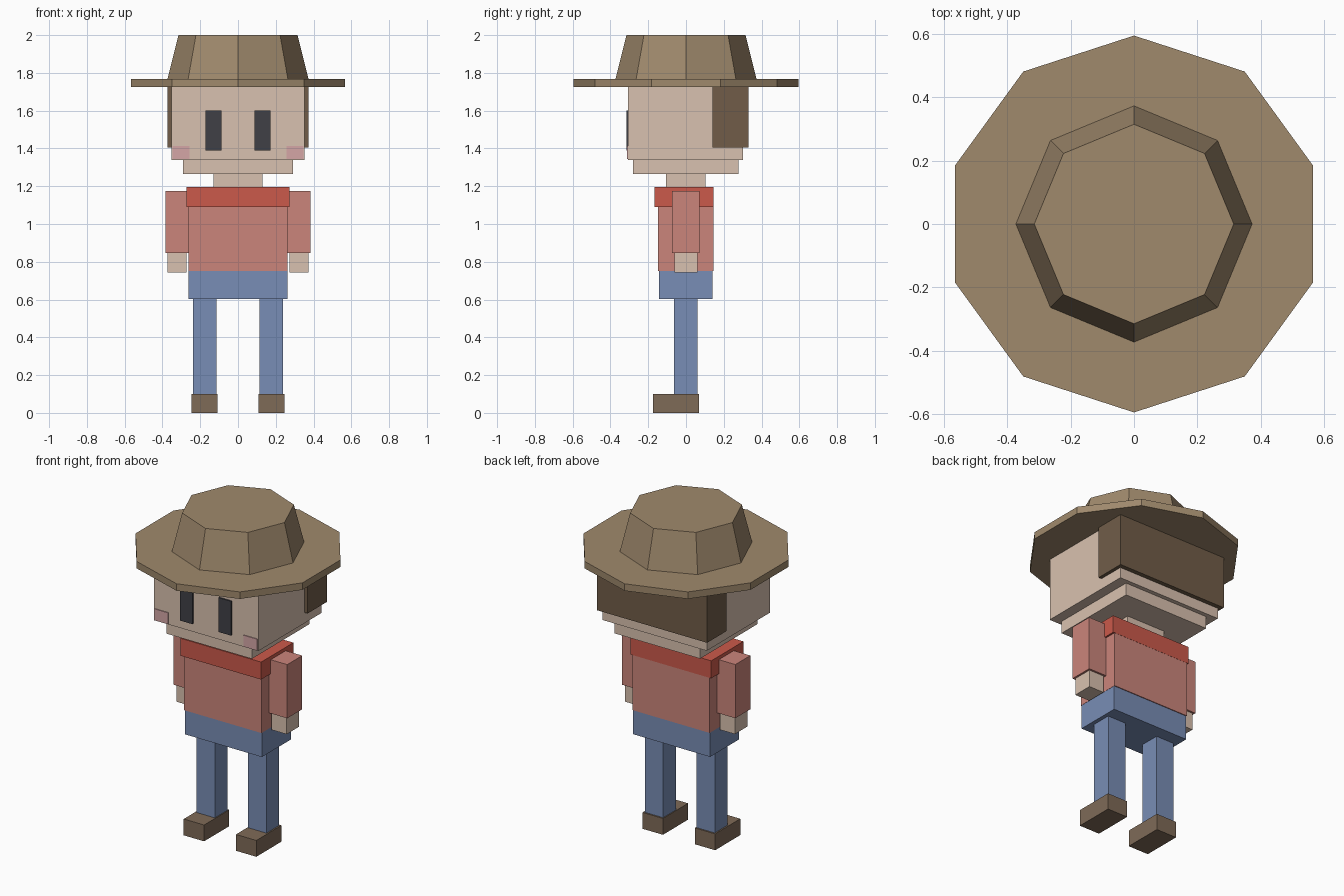
import bpy
import bmesh
from math import pi
from mathutils import Matrix

if "Cube" in bpy.data.objects:
    bpy.data.objects.remove(bpy.data.objects["Cube"])


def mat(name, r, g, b):
    m = bpy.data.materials.new(name)
    m.diffuse_color = [(c / 255) ** 2.2 for c in (r, g, b)] + [1]
    m.use_nodes = True
    m.node_tree.nodes["Principled BSDF"].inputs["Base Color"].default_value = m.diffuse_color
    return m


SKIN = mat("skin", 216, 192, 174)
SHIRT = mat("shirt", 202, 132, 122)
COLLAR = mat("collar", 202, 90, 76)
DENIM = mat("denim", 120, 140, 180)
LEATHER = mat("leather", 126, 106, 88)
FELT = mat("felt", 158, 136, 108)
HAIR = mat("hair", 112, 93, 74)
DARK = mat("dark", 66, 66, 72)
BLUSH = mat("blush", 212, 165, 165)


def finish(bm, name, material):
    me = bpy.data.meshes.new(name)
    bm.to_mesh(me)
    bm.free()
    me.materials.append(material)
    ob = bpy.data.objects.new(name, me)
    bpy.context.collection.objects.link(ob)


def box(name, x, y, z, material):
    """Box from (min, max) ranges on each axis."""
    size = [b - a for a, b in (x, y, z)]
    mid = [(a + b) / 2 for a, b in (x, y, z)]
    bm = bmesh.new()
    bmesh.ops.create_cube(bm, size=1, matrix=Matrix.Translation(mid) @ Matrix.Diagonal((*size, 1)))
    finish(bm, name, material)


def pair(name, x, y, z, material):
    """Mirrored left and right boxes."""
    box("right_" + name, x, y, z, material)
    box("left_" + name, (-x[1], -x[0]), y, z, material)


def prism(name, sides, r1, r2, z, material):
    """Flat-sided cone section with a vertex on the y axis."""
    bm = bmesh.new()
    m = Matrix.Translation((0, 0, sum(z) / 2)) @ Matrix.Rotation(pi / 2, 4, 'Z')
    # start the ring on the y axis whatever convention the primitive uses
    bmesh.ops.create_cone(bm, cap_ends=True, segments=sides, radius1=r1, radius2=r2, depth=z[1] - z[0])
    v = bm.verts[:][0].co
    if abs(v.x) < 1e-5:
        m = Matrix.Translation((0, 0, sum(z) / 2))
    bmesh.ops.transform(bm, matrix=m, verts=bm.verts)
    finish(bm, name, material)


# hat
prism("hat_crown", 8, 0.373, 0.315, (1.768, 2.0), FELT)
prism("hat_brim", 10, 0.595, 0.595, (1.725, 1.768), FELT)

# head
box("head", (-0.353, 0.353), (-0.307, 0.303), (1.34, 1.726), SKIN)
box("jaw", (-0.29, 0.29), (-0.28, 0.277), (1.265, 1.34), SKIN)
box("hair", (-0.374, 0.374), (0.14, 0.33), (1.405, 1.726), HAIR)
pair("eye", (0.088, 0.173), (-0.316, -0.3), (1.39, 1.6), DARK)
pair("cheek", (0.257, 0.347), (-0.312, -0.3), (1.343, 1.413), BLUSH)
box("neck", (-0.131, 0.131), (-0.105, 0.102), (1.19, 1.266), SKIN)

# upper body
box("torso", (-0.262, 0.262), (-0.147, 0.145), (0.752, 1.19), SHIRT)
box("collar", (-0.273, 0.273), (-0.166, 0.146), (1.09, 1.197), COLLAR)
pair("sleeve", (0.262, 0.385), (-0.073, 0.072), (0.847, 1.176), SHIRT)
pair("hand", (0.272, 0.373), (-0.062, 0.06), (0.742, 0.848), SKIN)

# lower body
box("hips", (-0.261, 0.261), (-0.142, 0.14), (0.603, 0.752), DENIM)
pair("leg", (0.113, 0.237), (-0.063, 0.06), (0.1, 0.604), DENIM)
pair("shoe", (0.108, 0.246), (-0.174, 0.069), (0, 0.1), LEATHER)
